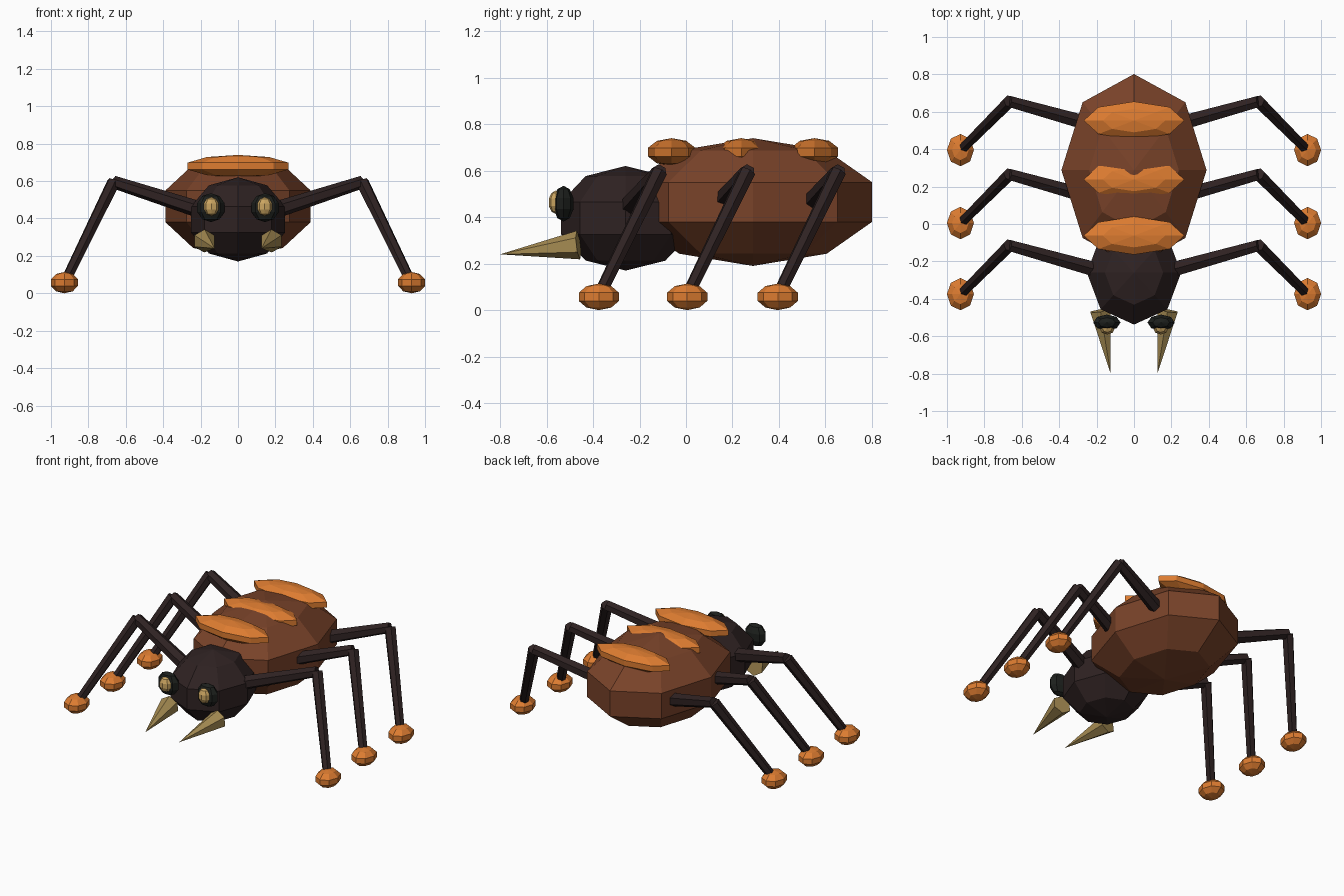
import bpy
from mathutils import Vector

if "Cube" in bpy.data.objects:
    bpy.data.objects.remove(bpy.data.objects["Cube"])


def material(name, rgb):
    m = bpy.data.materials.new(name)
    m.diffuse_color = (*rgb, 1)
    m.use_nodes = True
    m.node_tree.nodes["Principled BSDF"].inputs["Base Color"].default_value = m.diffuse_color
    return m


BROWN = material("brown_shell", (0.19, 0.055, 0.022))
DARK = material("dark_chitin", (0.028, 0.016, 0.016))
ORANGE = material("orange_marking", (0.72, 0.2, 0.03))
HORN = material("horn", (0.38, 0.26, 0.085))
BLACK = material("eye_black", (0.012, 0.014, 0.012))
GOLD = material("pupil_gold", (0.6, 0.38, 0.12))


def finish(name, mat):
    ob = bpy.context.object
    ob.name = name
    ob.data.materials.append(mat)
    return ob


def blob(name, loc, radii, mat):
    """Faceted ellipsoid: 8 sides, 5 bands."""
    bpy.ops.mesh.primitive_uv_sphere_add(segments=8, ring_count=5, radius=1, location=loc)
    bpy.context.object.scale = radii
    return finish(name, mat)


def limb(name, a, b, r1, r2, mat, sides=6):
    """Tapered prism from a to b."""
    a, b = Vector(a), Vector(b)
    d = b - a
    bpy.ops.mesh.primitive_cone_add(vertices=sides, radius1=r1, radius2=r2,
                                    depth=d.length, location=(a + b) / 2)
    bpy.context.object.rotation_euler = d.to_track_quat('Z', 'Y').to_euler()
    return finish(name, mat)


# Body
blob("abdomen", (0, 0.288, 0.465), (0.408, 0.54, 0.275), BROWN)
blob("head", (0, -0.26, 0.395), (0.265, 0.292, 0.225), DARK)

# Stripes across the back
for i, y in enumerate((-0.062, 0.238, 0.553)):
    blob(f"back_stripe_{i + 1}", (0, y, 0.68), (0.283, 0.107, 0.06), ORANGE)

for side, s in (("right", 1), ("left", -1)):
    # Eyes and fangs
    blob(f"{side}_eye", (s * 0.145, -0.527, 0.458), (0.077, 0.045, 0.077), BLACK)
    blob(f"{side}_pupil", (s * 0.143, -0.56, 0.464), (0.042, 0.032, 0.05), GOLD)
    limb(f"{side}_fang", (s * 0.18, -0.463, 0.28), (s * 0.125, -0.8, 0.24), 0.062, 0, HORN)

    # Three legs per side
    for row, y in (("front", -0.115), ("middle", 0.265), ("rear", 0.655)):
        hip = (s * 0.2, y - 0.13, 0.445)
        knee = (s * 0.665, y, 0.595)
        foot = (s * 0.925, y - 0.26, 0.06)
        limb(f"{side}_{row}_upper_leg", hip, knee, 0.045, 0.034, DARK)
        limb(f"{side}_{row}_lower_leg", knee, foot, 0.036, 0.028, DARK)
        blob(f"{side}_{row}_foot", (s * 0.928, y - 0.26, 0.057), (0.076, 0.091, 0.057), ORANGE)
